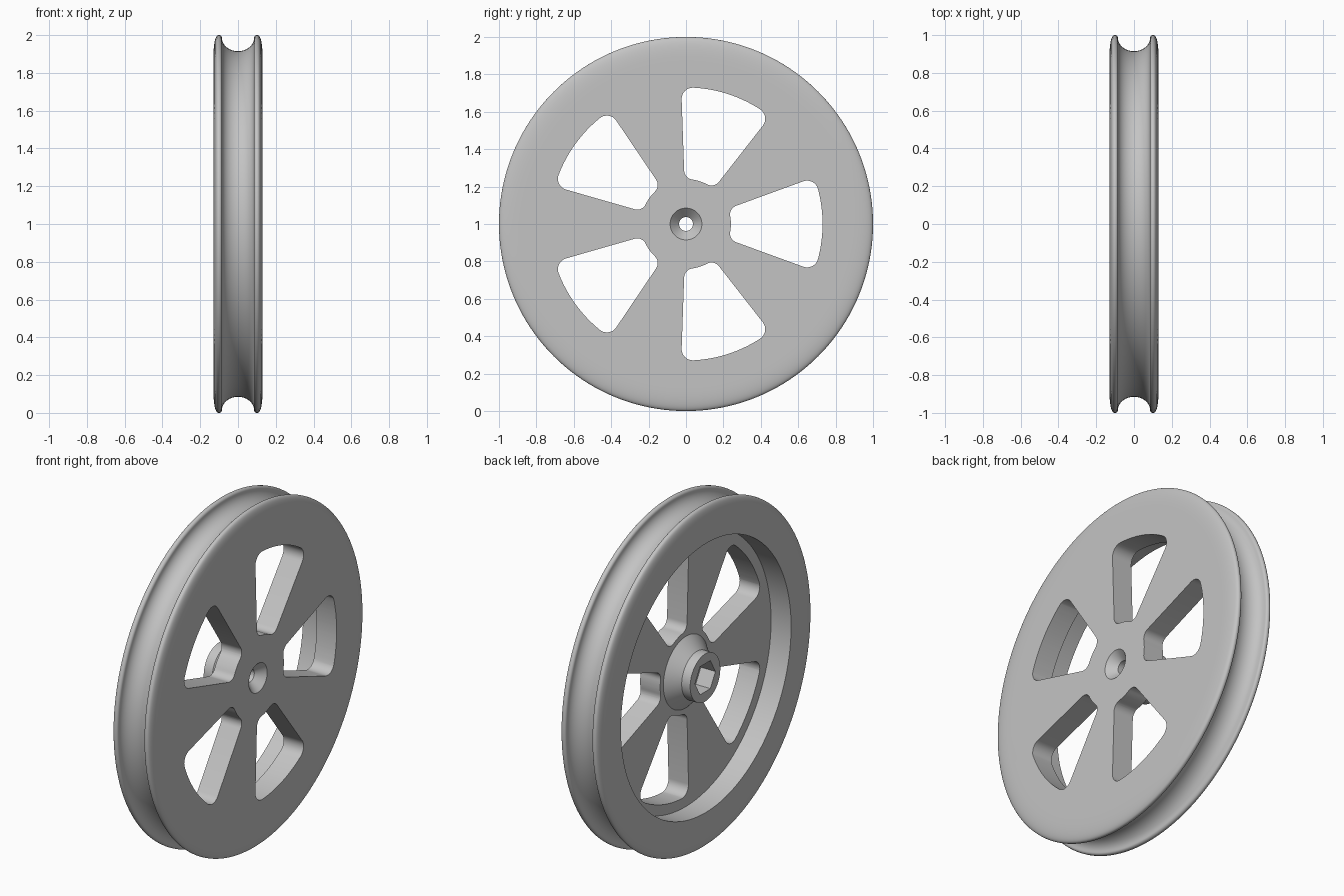
import bpy
import bmesh
from math import sin, cos, pi, radians, asin

cube = bpy.data.objects.get("Cube")
if cube:
    bpy.data.objects.remove(cube, do_unlink=True)

SEGMENTS = 160
CENTRE_Z = 1.0

metal = bpy.data.materials.new("light grey metal")
metal.use_nodes = True
GREY = (0.55, 0.55, 0.55, 1)
metal.diffuse_color = GREY
metal.node_tree.nodes["Principled BSDF"].inputs["Base Color"].default_value = GREY


def make_object(name, bm):
    bmesh.ops.recalc_face_normals(bm, faces=bm.faces)
    mesh = bpy.data.meshes.new(name)
    bm.to_mesh(mesh)
    bm.free()
    obj = bpy.data.objects.new(name, mesh)
    bpy.context.collection.objects.link(obj)
    mesh.materials.append(metal)
    return obj


def lathe(name, profile):
    """Turn a closed (x, radius) profile around the wheel axis."""
    bm = bmesh.new()
    rings = []
    for s in range(SEGMENTS):
        a = 2 * pi * s / SEGMENTS
        rings.append([bm.verts.new((x, r * cos(a), CENTRE_Z + r * sin(a)))
                      for x, r in profile])
    n = len(profile)
    for s in range(SEGMENTS):
        here, after = rings[s], rings[(s + 1) % SEGMENTS]
        for i in range(n):
            j = (i + 1) % n
            bm.faces.new((here[i], here[j], after[j], after[i]))
    return make_object(name, bm)


def prism(name, outline, x0, x1):
    """Extrude a closed (y, z) outline along the wheel axis."""
    bm = bmesh.new()
    face = bm.faces.new([bm.verts.new((x0, y, CENTRE_Z + z)) for y, z in outline])
    out = bmesh.ops.extrude_face_region(bm, geom=[face])
    moved = [v for v in out["geom"] if isinstance(v, bmesh.types.BMVert)]
    bmesh.ops.translate(bm, verts=moved, vec=(x1 - x0, 0, 0))
    obj = make_object(name, bm)
    obj.hide_render = True
    return obj


def arc(cy, cz, radius, start, end, steps):
    return [(cy + radius * cos(start + (end - start) * i / steps),
             cz + radius * sin(start + (end - start) * i / steps))
            for i in range(steps + 1)]


def window_outline(turn, inner=0.24, outer=0.73, half=radians(20),
                   inner_fillet=0.05, outer_fillet=0.06):
    """Wedge between two radii with four rounded corners."""
    ro, ri = outer - outer_fillet, inner + inner_fillet
    ao = half - asin(outer_fillet / ro)
    ai = half - asin(inner_fillet / ri)
    pts = arc(0, 0, outer, -ao, ao, 16)
    pts += arc(ro * cos(ao), ro * sin(ao), outer_fillet, ao, half + pi / 2, 8)[1:]
    pts += arc(ri * cos(ai), ri * sin(ai), inner_fillet, half + pi / 2, pi + ai, 8)
    pts += arc(0, 0, inner, ai, -ai, 8)[1:]
    pts += arc(ri * cos(ai), -ri * sin(ai), inner_fillet, pi - ai, 1.5 * pi - half, 8)[1:]
    pts += arc(ro * cos(ao), -ro * sin(ao), outer_fillet, -half - pi / 2, -ao, 8)[:-1]
    return [(y * cos(turn) - z * sin(turn), y * sin(turn) + z * cos(turn))
            for y, z in pts]


def cut(target, cutter):
    mod = target.modifiers.new("cut", 'BOOLEAN')
    mod.operation = 'DIFFERENCE'
    mod.solver = 'EXACT'
    mod.object = cutter
    bpy.context.view_layer.objects.active = target
    bpy.ops.object.modifier_apply(modifier=mod.name)
    bpy.data.objects.remove(cutter, do_unlink=True)


# Rounded rim lip, from the side face over the tip to the groove edge
STEPS = 12
lip = []
for i in range(STEPS + 1):
    t = i / STEPS * pi / 2
    lip.append((0.10 + 0.03 * max(cos(t), 0) ** 0.77, 0.87 + 0.13 * sin(t) ** 0.77))
for i in range(1, 6):
    t = i / 5 * pi / 2
    lip.append((0.10 - 0.015 * sin(t), 0.985 + 0.015 * cos(t)))

# Rope groove around the rim
groove = [(0.085 * cos(pi * i / 24), 0.985 - 0.07 * sin(pi * i / 24))
          for i in range(1, 24)]

# Wheel body: countersunk bore, rim, recessed back and conical hub
profile = [(0.13, 0.085)] + lip + groove + [(-x, r) for x, r in reversed(lip)]
profile += [(-0.13, 0.79), (0, 0.79), (0, 0.21), (-0.07, 0.14),
            (-0.125, 0.14), (-0.125, 0.037), (0.08, 0.037)]
wheel = lathe("pulley_wheel", profile)

# Five windows between the spokes
for k in range(5):
    cut(wheel, prism("window_cutter", window_outline(2 * pi * k / 5), -0.05, 0.2))

# Hexagonal nut pocket in the hub
hexagon = arc(0, 0, 0.095, 0, 2 * pi, 6)[:-1]
cut(wheel, prism("nut_pocket_cutter", hexagon, -0.2, -0.03))

bpy.ops.object.select_all(action='DESELECT')
wheel.select_set(True)
bpy.context.view_layer.objects.active = wheel
bpy.ops.object.shade_smooth_by_angle(angle=radians(30))
